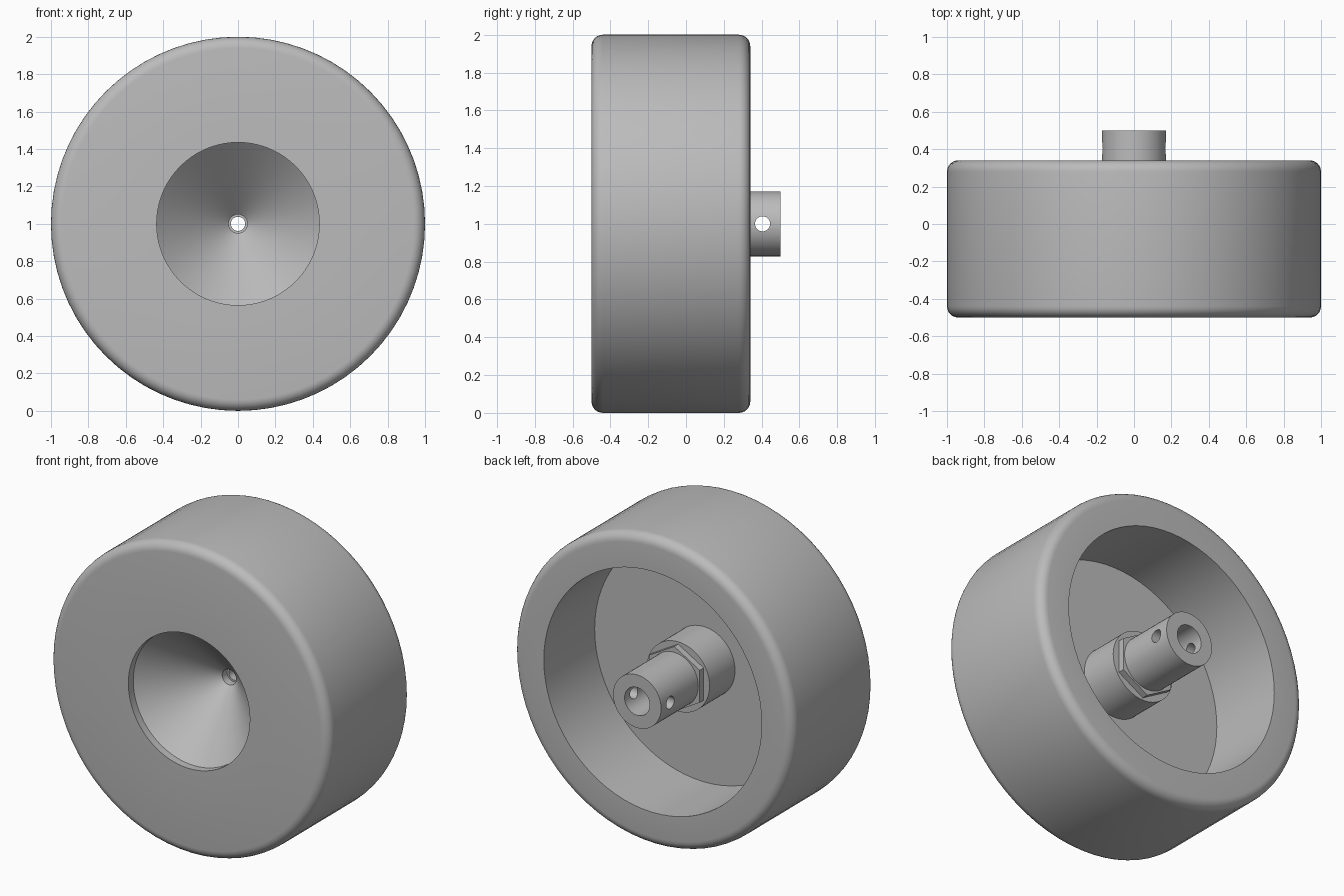
import bpy, bmesh
from math import sin, cos, pi, radians

if "Cube" in bpy.data.objects:
    bpy.data.objects.remove(bpy.data.objects["Cube"], do_unlink=True)

grey = bpy.data.materials.new("plain grey")
grey.use_nodes = True
colour = (0.5, 0.5, 0.5, 1)
grey.diffuse_color = colour
grey.node_tree.nodes["Principled BSDF"].inputs["Base Color"].default_value = colour


def lathe(name, profile, steps):
    """Turn a closed (radius, y) profile about the axle, which runs along y at z = 1."""
    bm = bmesh.new()
    rings = []
    for i in range(steps):
        a = 2 * pi * i / steps
        rings.append([bm.verts.new((r * sin(a), y, 1 + r * cos(a))) for r, y in profile])
    n = len(profile)
    for i in range(steps):
        here, there = rings[i], rings[(i + 1) % steps]
        for j in range(n):
            k = (j + 1) % n
            bm.faces.new((here[j], here[k], there[k], there[j]))
    bmesh.ops.recalc_face_normals(bm, faces=bm.faces)
    mesh = bpy.data.meshes.new(name)
    bm.to_mesh(mesh)
    bm.free()
    mesh.materials.append(grey)
    obj = bpy.data.objects.new(name, mesh)
    bpy.context.collection.objects.link(obj)
    return obj


def activate(obj):
    bpy.ops.object.select_all(action='DESELECT')
    obj.select_set(True)
    bpy.context.view_layer.objects.active = obj


def fillet(r, y, start, size=0.06, steps=6):
    """Quarter round about the centre (r, y), turning from the start angle."""
    angles = [radians(start + 90 * i / steps) for i in range(steps + 1)]
    return [(r + size * cos(a), y + size * sin(a)) for a in angles]


# Wheel: funnel in front, rounded tread, deep recess and boss behind
funnel = [(0.038, -0.04), (0.05, -0.04), (0.05, -0.09), (0.435, -0.45), (0.435, -0.5)]
tread = fillet(0.94, -0.44, -90) + fillet(0.94, 0.28, 0)
recess = [(0.78, 0.34), (0.78, -0.18), (0.225, -0.18), (0.225, 0.08), (0.038, 0.08)]
wheel = lathe("wheel_body", funnel + tread + recess, 72)

# Hexagonal collar seated on the boss
collar = lathe("hex_collar", [(0.13, 0.07), (0.21, 0.07), (0.21, 0.12), (0.13, 0.12)], 6)

# Axle sleeve with a stepped bore
sleeve = lathe("axle_sleeve", [(0.038, 0.07), (0.172, 0.07), (0.172, 0.5),
                               (0.09, 0.5), (0.09, 0.14), (0.038, 0.14)], 48)

# Cross hole for the pin
bpy.ops.mesh.primitive_cylinder_add(vertices=32, radius=0.04, depth=0.6,
                                    location=(0, 0.405, 1), rotation=(0, pi / 2, 0))
cutter = bpy.context.object
cutter.name = "pin_hole_cutter"
cutter.hide_render = True
cut = sleeve.modifiers.new("pin_hole", 'BOOLEAN')
cut.operation = 'DIFFERENCE'
cut.solver = 'EXACT'
cut.object = cutter
activate(sleeve)
bpy.ops.object.modifier_apply(modifier=cut.name)
bpy.data.objects.remove(cutter, do_unlink=True)

for part in (wheel, collar, sleeve):
    activate(part)
    bpy.ops.object.shade_smooth_by_angle(angle=radians(30))
